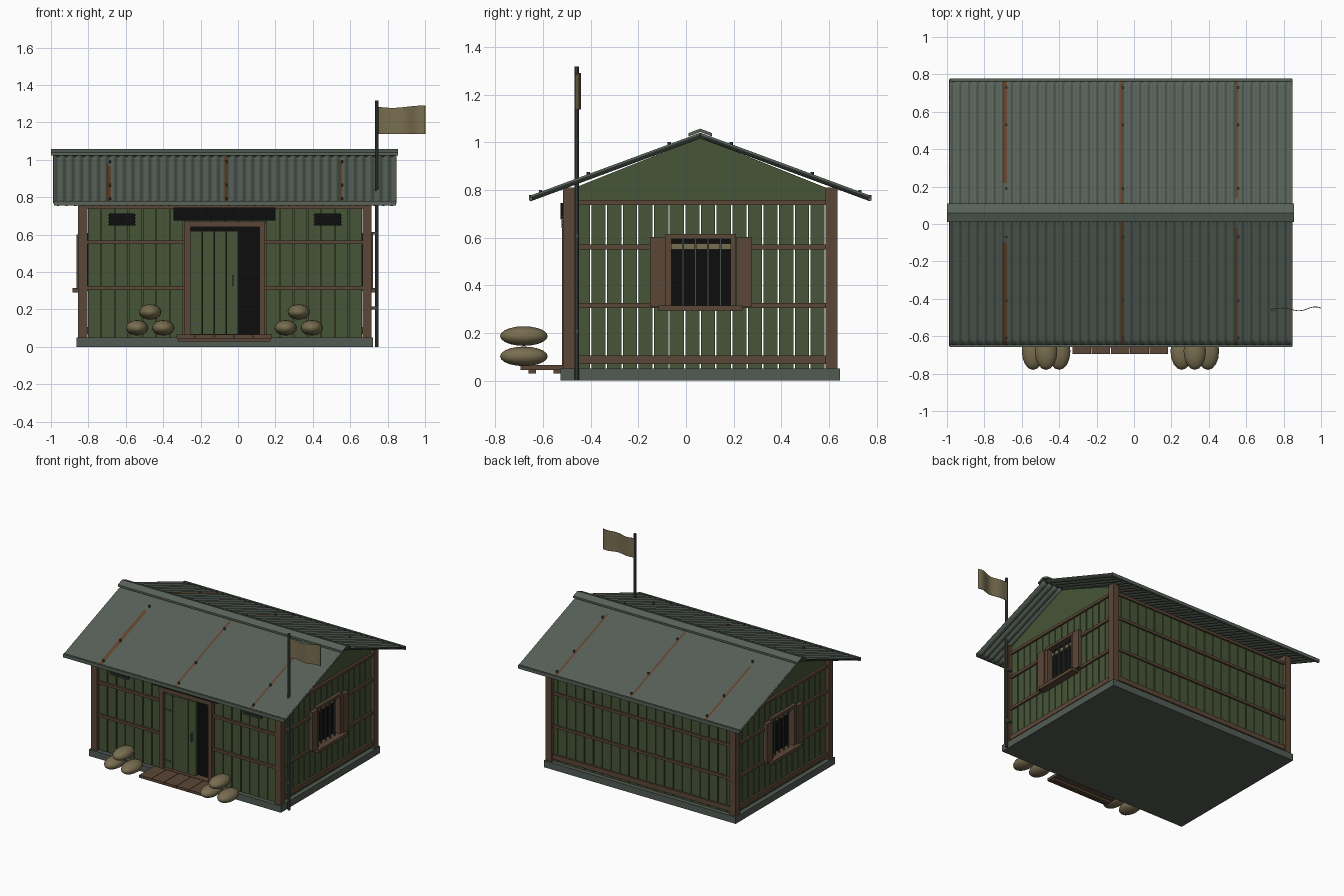
import bpy, bmesh, math
from mathutils import Matrix

cube = bpy.data.objects.get("Cube")
if cube:
    bpy.data.objects.remove(cube)

CX, CY = -0.07, 0.06      # house centre
SIDES = (-1, 1)


def material(name, rgb):
    m = bpy.data.materials.new(name)
    m.use_nodes = True
    m.diffuse_color = (*rgb, 1)
    m.node_tree.nodes["Principled BSDF"].inputs["Base Color"].default_value = (*rgb, 1)
    return m


GREEN = material("green_paint", (0.062, 0.09, 0.038))
WOOD = material("brown_wood", (0.105, 0.063, 0.038))
TIN = material("roof_tin", (0.1, 0.125, 0.102))
STONE = material("concrete", (0.085, 0.105, 0.088))
STEEL = material("dark_steel", (0.06, 0.075, 0.068))
BLACK = material("black", (0.004, 0.004, 0.004))
CANVAS = material("sand_canvas", (0.19, 0.155, 0.08))
RUST = material("rust", (0.13, 0.06, 0.028))


def finish(name, bm, *mats, smooth=False):
    mesh = bpy.data.meshes.new(name)
    bm.to_mesh(mesh)
    bm.free()
    for m in mats:
        mesh.materials.append(m)
    ob = bpy.data.objects.new(name, mesh)
    bpy.context.collection.objects.link(ob)
    if smooth:
        for p in mesh.polygons:
            p.use_smooth = True
    return ob


def boxes(name, mat, items):
    """Join boxes given as (x0, x1, y0, y1, z0, z1)."""
    bm = bmesh.new()
    for x0, x1, y0, y1, z0, z1 in items:
        place = Matrix.Translation(((x0 + x1) / 2, (y0 + y1) / 2, (z0 + z1) / 2))
        size = Matrix.Diagonal((abs(x1 - x0), abs(y1 - y0), abs(z1 - z0), 1))
        bmesh.ops.create_cube(bm, size=1, matrix=place @ size)
    return finish(name, bm, mat)


def prism(name, mat, profile, x0, x1):
    """Extrude a (y, z) outline along x."""
    bm = bmesh.new()
    face = bm.faces.new([bm.verts.new((x0, y, z)) for y, z in profile])
    out = bmesh.ops.extrude_face_region(bm, geom=[face])
    moved = [v for v in out["geom"] if isinstance(v, bmesh.types.BMVert)]
    bmesh.ops.translate(bm, verts=moved, vec=(x1 - x0, 0, 0))
    bmesh.ops.recalc_face_normals(bm, faces=bm.faces)
    return finish(name, bm, mat)


def rod(name, mat, x, y, z0, z1, r, sides=10):
    bm = bmesh.new()
    bmesh.ops.create_cone(bm, cap_ends=True, segments=sides, radius1=r, radius2=r, depth=z1 - z0,
                          matrix=Matrix.Translation((x, y, (z0 + z1) / 2)))
    return finish(name, bm, mat)


# Foundation and corner posts
boxes("foundation", STONE, [(CX - .793, CX + .793, CY - .586, CY + .586, 0, .05)])
boxes("corner_posts", WOOD, [(CX + s * .735, CX + s * .785, CY + t * .525, CY + t * .575, .05, .81)
                             for s in SIDES for t in SIDES])

# Plank walls, leaving openings for the door and the windows
GAP = .003
LOW, TOP = .05, .755
front, back, ends = [], [], []
step = .0735
for i in range(20):
    x = CX - .735 + i * step
    z0 = .66 if 7 <= i < 13 else LOW
    front.append((x + GAP, x + step - GAP, -.495, -.475, z0, TOP))
for i in range(21):
    x0 = max(CX - .735, CX - .735 + (i - .5) * step)
    x1 = min(CX + .735, CX - .735 + (i + .5) * step)
    back.append((x0 + GAP, x1 - GAP, .595, .615, LOW, TOP))
step = .0656
for i in range(16):
    y = CY - .525 + i * step
    spans = [(LOW, .31), (.6, TOP)] if 6 <= i < 10 else [(LOW, TOP)]
    for s in SIDES:
        ends += [(CX + s * .74, CX + s * .76, y + GAP, y + step - GAP, a, b) for a, b in spans]
boxes("front_planks", GREEN, front)
boxes("back_planks", GREEN, back)
boxes("end_planks", GREEN, ends)

# Horizontal rails
rails = []
for z0, z1 in ((.737, .757), (.55, .57), (.305, .325), (.07, .105)):
    rails.append((CX - .735, CX + .735, .612, .628, z0, z1))
    for s in SIDES:
        xa, xb = CX + s * .757, CX + s * .774
        if .3 < z0 < .7:
            rails += [(xa, xb, CY - .525, -.08, z0, z1), (xa, xb, .2, CY + .525, z0, z1)]
            rails.append((CX + s * .735, CX + s * .215, -.51, -.493, z0, z1))
        else:
            rails.append((xa, xb, CY - .525, CY + .525, z0, z1))
rails.append((CX - .735, CX + .735, -.51, -.493, .737, .757))
boxes("wall_rails", WOOD, rails)

# Gables
for s, side in zip(SIDES, ("right", "left")):
    prism(side + "_gable", GREEN, [(CY - .525, .755), (CY + .525, .755), (CY + .525, .81),
                                   (CY, 1.02), (CY - .525, .81)], CX + s * .74, CX + s * .757)

# Barred windows with shutters on both ends
dark, frame, bars, blinds, shutters = [], [], [], [], []
for s in SIDES:
    def at(a, b, *rest):
        return (CX + s * a, CX + s * b, *rest)
    dark.append(at(.725, .735, -.08, .205, .3, .61))
    frame += [at(.74, .783, -.085, -.06, .31, .6), at(.74, .783, .187, .21, .31, .6),
              at(.74, .785, -.085, .21, .595, .615), at(.74, .815, -.115, .237, .292, .315)]
    bars += [at(.762, .77, y - .004, y + .004, .315, .595) for y in (-.012, .04, .092, .144)]
    blinds.append(at(.737, .75, -.06, .187, .55, .575))
    shutters += [at(.765, .793, -.152, -.087, .31, .602), at(.765, .793, .212, .277, .31, .602)]
boxes("window_darkness", BLACK, dark)
boxes("window_frames", WOOD, frame)
boxes("window_bars", STEEL, bars)
boxes("window_blinds", CANVAS, blinds)
boxes("window_shutters", WOOD, shutters)

# Doorway, door left partly open, and step
boxes("doorway_darkness", BLACK, [(-.28, .14, -.468, -.46, .05, .665)])
boxes("door_frame", WOOD, [(-.29, -.255, -.52, -.465, .05, .665), (.115, .145, -.52, -.465, .05, .665),
                           (-.29, .145, -.522, -.465, .64, .67), (-.29, .145, -.52, -.465, .05, .068)])
boxes("door_planks", GREEN, [(-.253 + i * .064, -.192 + i * .064, -.498, -.478, .07, .62)
                             for i in range(4)])
boxes("door_hardware", STEEL, [(-.255, -.21, -.504, -.497, z, z + .012) for z in (.115, .495)]
      + [(-.033, -.024, -.515, -.497, .325, .385)])
boxes("door_awning", BLACK, [(-.345, .2, -.527, -.493, .675, .745)])
boxes("door_step", WOOD, [(-.33 + i * .103, -.23 + i * .103, -.695, -.515, .045, .065) for i in range(5)]
      + [(-.32, .175, y, y + .03, .03, .045) for y in (-.66, -.555)])

# Louvred vents beside the door
vents, slats = [], []
for x in (-.62, .48):
    vents.append((x - .07, x + .07, -.508, -.493, .648, .712))
    slats += [(x - .075, x + .075, -.522, -.506, .652 + k * .016, .658 + k * .016) for k in range(4)]
boxes("vent_backs", BLACK, vents)
boxes("vent_slats", STEEL, slats)

# Corrugated roof with rust streaks
X0, X1, REACH, WAVES, ROWS = CX - .915, CX + .915, .715, 40, 18
STREAKS = ((-.692, .14), (CX, 0), (.548, .06))   # x and start distance from the ridge


def roof_z(d):
    return 1.032 - .37 * d


for s, side in zip(SIDES, ("front", "back")):
    bm = bmesh.new()
    cols = WAVES * 6
    grid = []
    for r in range(ROWS + 1):
        d = REACH * r / ROWS
        grid.append([bm.verts.new((X0 + (X1 - X0) * c / cols, CY + s * d,
                                   roof_z(d) + .008 * math.cos(math.tau * c / 6)))
                     for c in range(cols + 1)])
    for r in range(ROWS):
        for c in range(cols):
            f = bm.faces.new((grid[r][c], grid[r][c + 1], grid[r + 1][c + 1], grid[r + 1][c]))
            mid = f.calc_center_median()
            d = abs(mid.y - CY)
            f.material_index = any(abs(mid.x - x) < .009 and d > start for x, start in STREAKS)
    bmesh.ops.recalc_face_normals(bm, faces=bm.faces)
    if grid[0][0].link_faces[0].normal.z < 0:
        bmesh.ops.reverse_faces(bm, faces=bm.faces)
    sheet = finish(side + "_roof_sheet", bm, TIN, RUST, smooth=True)
    solid = sheet.modifiers.new("thickness", "SOLIDIFY")
    solid.thickness = .008
    boxes(side + "_eave_trim", TIN, [(X0, X1, CY + s * .703, CY + s * .718, .755, .779)])

# Ridge cap and roof screws
prism("ridge_cap", TIN, [(CY - .05, 1.038), (CY, 1.057), (CY + .05, 1.038), (CY + .05, 1.024),
                         (CY, 1.043), (CY - .05, 1.024)], CX - .93, CX + .925)
for s, side in zip(SIDES, ("front", "back")):
    for x, _ in STREAKS:
        for d in (.13, .47, .67):
            rod(side + "_roof_screw", STEEL, x + .008, CY + s * d, roof_z(d), roof_z(d) + .016, .007, 6)

# Sandbags in two stacks
for gx, side in ((-.47, "right"), (.325, "left")):
    for dx, z in ((-.07, .102), (.07, .102), (0, .187)):
        bm = bmesh.new()
        bmesh.ops.create_uvsphere(bm, u_segments=16, v_segments=10, radius=1,
                                  matrix=Matrix.Translation((gx + dx, -.68, z))
                                  @ Matrix.Diagonal((.06, .1, .041, 1)))
        finish(side + "_sandbag", bm, CANVAS, smooth=True)

# Flagpole and rippling flag
rod("flagpole", STEEL, .742, -.458, 0, 1.318, .009)
boxes("pole_brackets", STEEL, [(.7, .75, -.466, -.45, z, z + .015) for z in (.2, .6)])
bm = bmesh.new()
last = None
for i in range(25):
    t = i / 24
    x, y = .745 + .255 * t, -.457 + .013 * math.sin(t * 9) * (.3 + .7 * t)
    dip = .006 * math.sin(t * 5)
    pair = [bm.verts.new((x, y, 1.138)), bm.verts.new((x, y, 1.284 - dip))]
    if last:
        bm.faces.new((last[0], pair[0], pair[1], last[1]))
    last = pair
flag = finish("flag", bm, CANVAS)
flag.modifiers.new("thickness", "SOLIDIFY").thickness = .004
